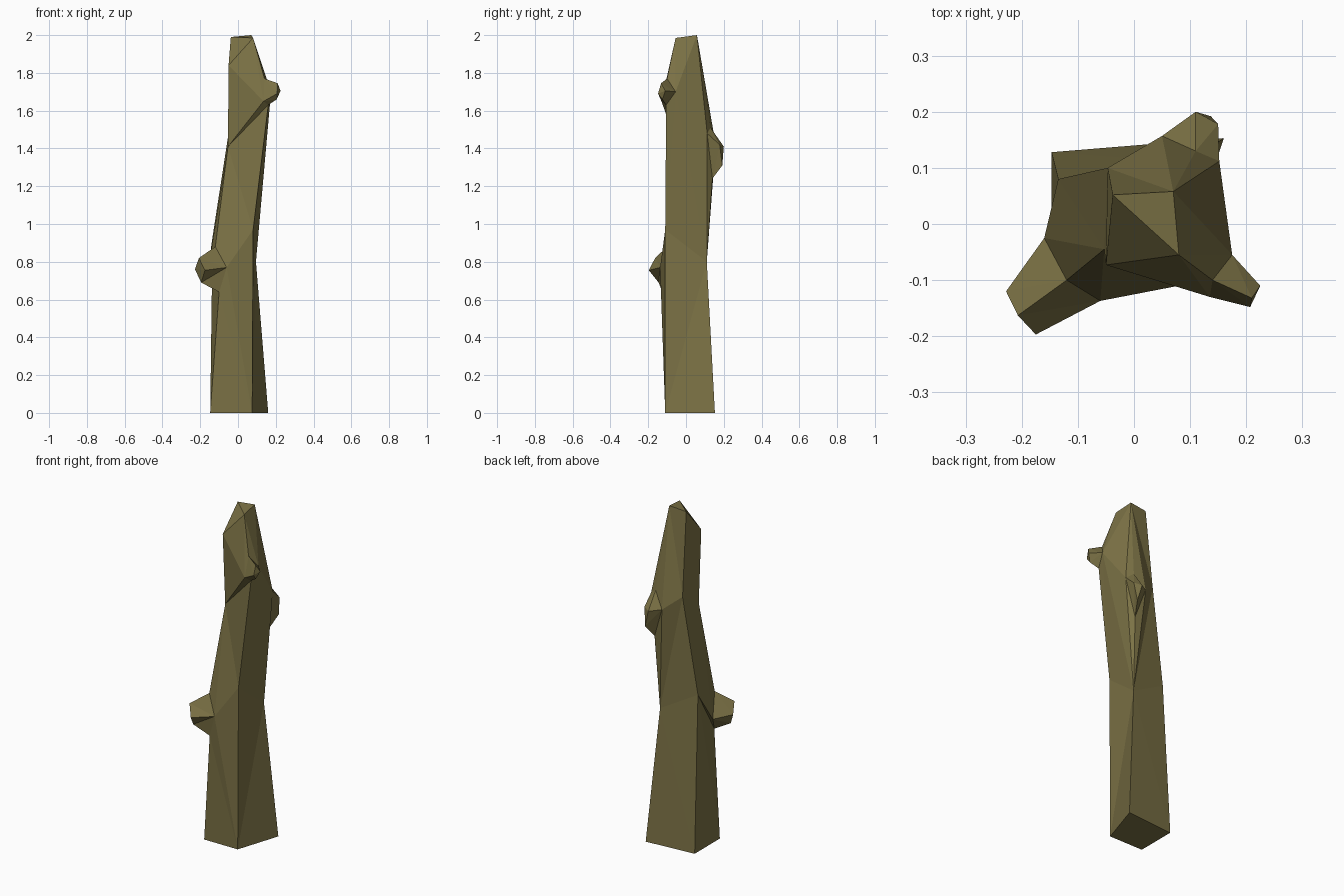
import bpy
import bmesh
from mathutils import Vector

default_cube = bpy.data.objects.get("Cube")
if default_cube:
    bpy.data.objects.remove(default_cube, do_unlink=True)


def make_material(name, colour):
    material = bpy.data.materials.new(name)
    material.use_nodes = True
    material.diffuse_color = colour
    shader = material.node_tree.nodes["Principled BSDF"]
    shader.inputs["Base Color"].default_value = colour
    shader.inputs["Roughness"].default_value = 0.9
    return material


class Knot:
    """One corner of a trunk ring: a plain point, or a four-sided branch stub."""

    def __init__(self, bottom, right=None, top=None, left=None, tip=None):
        self.bottom = bottom
        self.right = right or bottom
        self.top = top or bottom
        self.left = left or bottom
        self.tip = tip

    def root(self):
        return [self.bottom, self.right, self.top, self.left]


# Branch stubs: root diamond, then the cut end (bottom, right, top, left)
low_stub = Knot(bottom=(-0.10, -0.125, 0.64), right=(-0.06, -0.137, 0.77),
                top=(-0.12, -0.10, 0.88), left=(-0.16, -0.025, 0.75),
                tip=[(-0.195, -0.145, 0.69), (-0.175, -0.197, 0.755),
                     (-0.207, -0.163, 0.82), (-0.228, -0.12, 0.76)])

high_stub = Knot(bottom=(0.16, -0.105, 1.63), right=(0.175, -0.055, 1.70),
                 top=(0.14, -0.10, 1.77), left=(0.135, -0.13, 1.65),
                 tip=[(0.205, -0.125, 1.66), (0.225, -0.11, 1.705),
                      (0.21, -0.132, 1.745), (0.207, -0.148, 1.69)])

back_stub = Knot(bottom=(0.11, 0.14, 1.24), right=(0.05, 0.157, 1.42),
                 top=(0.11, 0.13, 1.51), left=(0.152, 0.112, 1.48),
                 tip=[(0.137, 0.192, 1.31), (0.11, 0.20, 1.41),
                      (0.11, 0.20, 1.41), (0.15, 0.178, 1.42)])

# Trunk corners from the ground up, counterclockwise from the front
corners = [
    [Knot((-0.147, -0.11, 0)), low_stub,
     Knot((-0.053, -0.045, 1.41)), Knot((-0.05, -0.073, 1.84))],
    [Knot((0.075, -0.11, 0)), Knot((0.08, -0.11, 0.97)),
     high_stub, Knot((0.08, -0.055, 1.985))],
    [Knot((0.16, 0.153, 0)), Knot((0.095, 0.11, 0.80)),
     back_stub, Knot((0.07, 0.058, 2))],
    [Knot((-0.147, 0.128, 0)), Knot((-0.135, 0.08, 0.93)),
     Knot((-0.047, 0.10, 1.50)), Knot((-0.038, 0.052, 1.99))],
]

bm = bmesh.new()
vertices = {}


def add_face(points):
    """Add a polygon, sharing vertices and skipping repeated points."""
    loop = list(dict.fromkeys(points))
    if len(loop) < 3:
        return
    for point in loop:
        if point not in vertices:
            vertices[point] = bm.verts.new(Vector(point))
    bm.faces.new([vertices[point] for point in loop])


# Bark panels between neighbouring corners
for index, column in enumerate(corners):
    neighbour = corners[(index + 1) % len(corners)]
    for ring in range(len(column) - 1):
        a, a_up = column[ring], column[ring + 1]
        b, b_up = neighbour[ring], neighbour[ring + 1]
        add_face([a.right, b.left, b.top, b_up.bottom,
                  b_up.left, a_up.right, a_up.bottom, a.top])

# Branch stubs: sides and cut ends
for stub in (low_stub, high_stub, back_stub):
    root = stub.root()
    for side in range(4):
        following = (side + 1) % 4
        add_face([root[side], root[following], stub.tip[following], stub.tip[side]])
    add_face(stub.tip)

# Base and slanted broken top
add_face([column[0].bottom for column in reversed(corners)])
add_face([column[-1].bottom for column in corners])

bmesh.ops.triangulate(bm, faces=bm.faces[:], ngon_method="BEAUTY")
bmesh.ops.recalc_face_normals(bm, faces=bm.faces[:])
mesh = bpy.data.meshes.new("tree_trunk")
bm.to_mesh(mesh)
bm.free()

trunk = bpy.data.objects.new("tree_trunk", mesh)
bpy.context.collection.objects.link(trunk)
mesh.materials.append(make_material("olive bark", (0.2, 0.168, 0.06, 1)))
